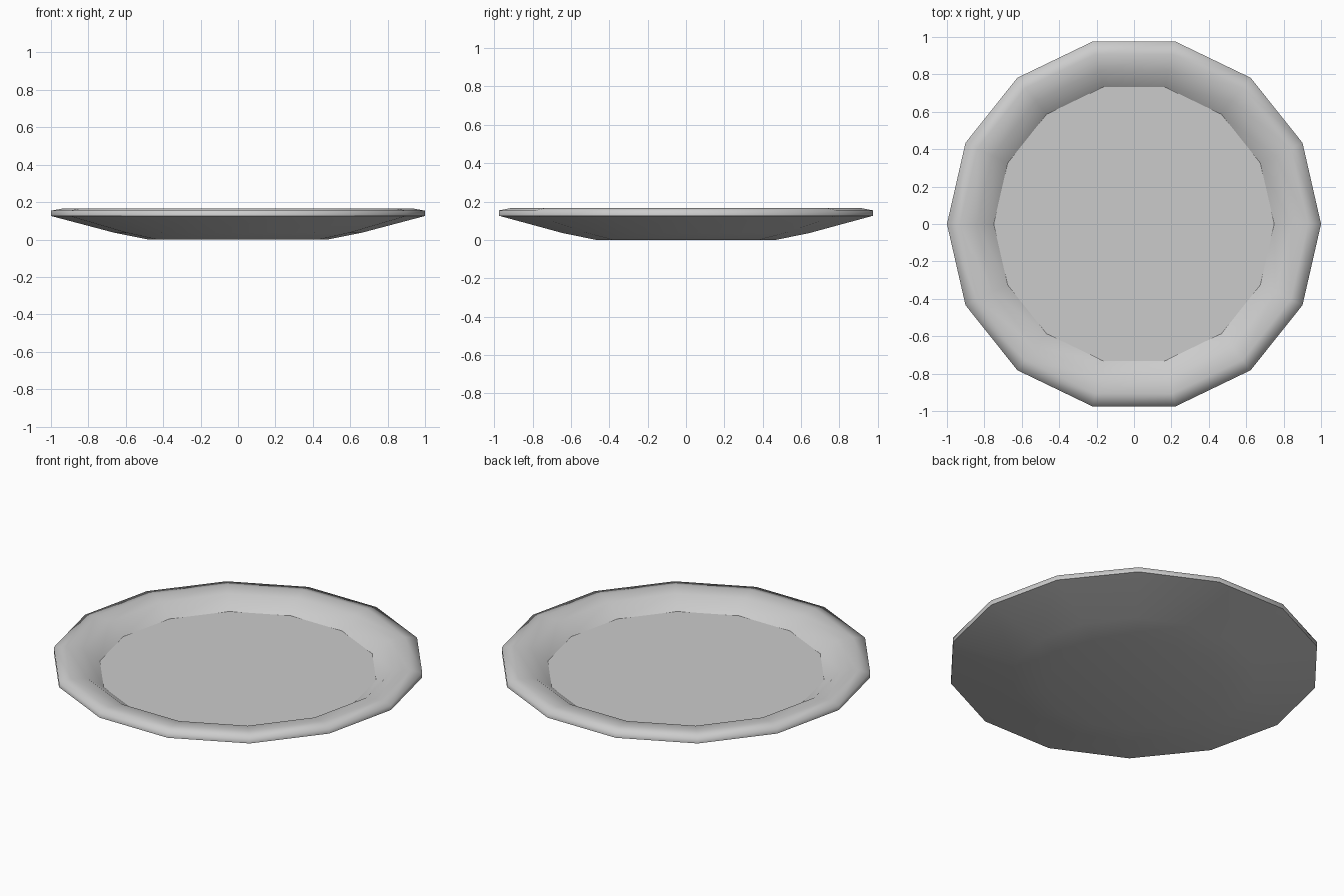
import bpy, bmesh, math

if "Cube" in bpy.data.objects:
    bpy.data.objects.remove(bpy.data.objects["Cube"])

SIDES = 14
# (radius, height, sharp crease) from underside centre, round the rim, to the inner floor
profile = [(0.48, 0.0, False), (0.66, 0.036, False), (1.0, 0.126, True),
           (1.0, 0.154, False), (0.93, 0.167, False), (0.84, 0.156, False),
           (0.75, 0.092, True)]

bm = bmesh.new()
rings = []
for r, z, _ in profile:
    rings.append([bm.verts.new((r * math.cos(2 * math.pi * i / SIDES),
                                r * math.sin(2 * math.pi * i / SIDES), z))
                  for i in range(SIDES)])

# Plate walls and rim
for a, b in zip(rings, rings[1:]):
    for i in range(SIDES):
        j = (i + 1) % SIDES
        bm.faces.new((a[i], a[j], b[j], b[i]))

# Foot underneath and flat eating surface
bm.faces.new(rings[0][::-1])
bm.faces.new(rings[-1])

# Smooth shading with creases at the rim's lower edge and the floor edge
for f in bm.faces:
    f.smooth = True
for ring, (_, _, sharp) in zip(rings, profile):
    if sharp:
        for i in range(SIDES):
            bm.edges.get((ring[i], ring[(i + 1) % SIDES])).smooth = False

bmesh.ops.recalc_face_normals(bm, faces=bm.faces)
mesh = bpy.data.meshes.new("plate")
bm.to_mesh(mesh)
bm.free()
plate = bpy.data.objects.new("plate", mesh)
bpy.context.collection.objects.link(plate)
